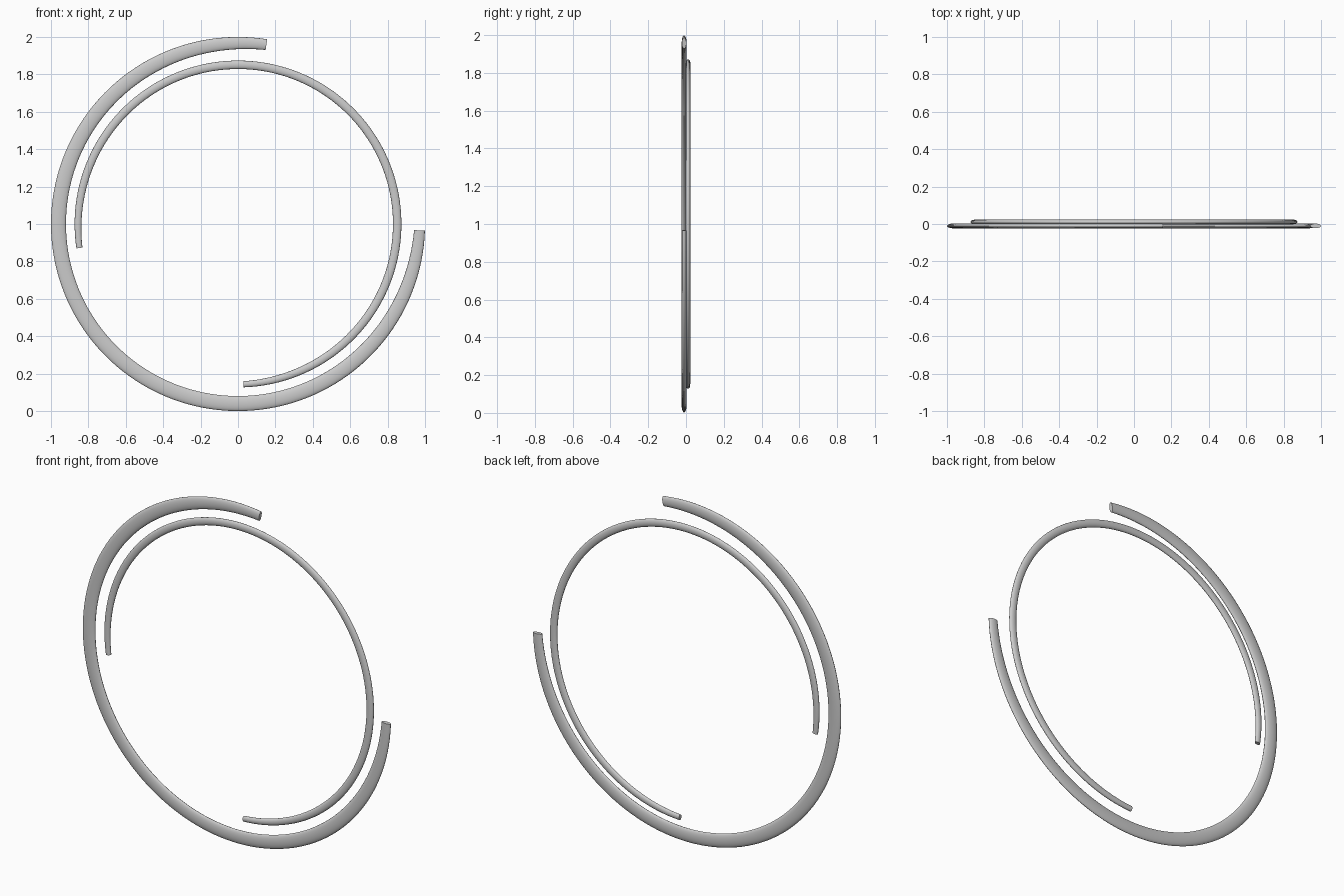
import bpy, bmesh
from math import sin, cos, pi, radians

if "Cube" in bpy.data.objects:
    bpy.data.objects.remove(bpy.data.objects["Cube"])

def open_ring(name, r_out, width, depth, y, a0, a1, segs=112, sides=20):
    """Open arc with an oval section, narrowing slightly at both ends."""
    bm = bmesh.new()
    loops = []
    for i in range(segs + 1):
        t = i / segs
        a = radians(a0 + (a1 - a0) * t)
        u = abs(2 * t - 1)
        k = 1 - 0.28 * u ** 6
        w = width * k / 2
        d = depth * (1 - 0.1 * u ** 6) / 2
        loop = []
        for j in range(sides):
            s = 2 * pi * j / sides
            r = r_out - w + w * cos(s)
            loop.append(bm.verts.new((r * cos(a), y + d * sin(s), 1 + r * sin(a))))
        loops.append(loop)
    for p, q in zip(loops, loops[1:]):
        for j in range(sides):
            n = (j + 1) % sides
            bm.faces.new((p[j], p[n], q[n], q[j]))
    bm.faces.new(loops[0])
    bm.faces.new(loops[-1][::-1])
    bmesh.ops.recalc_face_normals(bm, faces=bm.faces)
    me = bpy.data.meshes.new(name)
    bm.to_mesh(me)
    bm.free()
    ob = bpy.data.objects.new(name, me)
    bpy.context.collection.objects.link(ob)
    bpy.context.view_layer.objects.active = ob
    ob.select_set(True)
    bpy.ops.object.shade_smooth_by_angle(angle=radians(50))
    ob.select_set(False)
    return ob

# wide outer ring, open at the upper right
open_ring("outer_ring", 0.998, 0.08, 0.027, -0.010, 81, 358)
# thin inner ring, set slightly behind, open at the lower left
open_ring("inner_ring", 0.872, 0.045, 0.025, 0.011, -88, 188.6)
